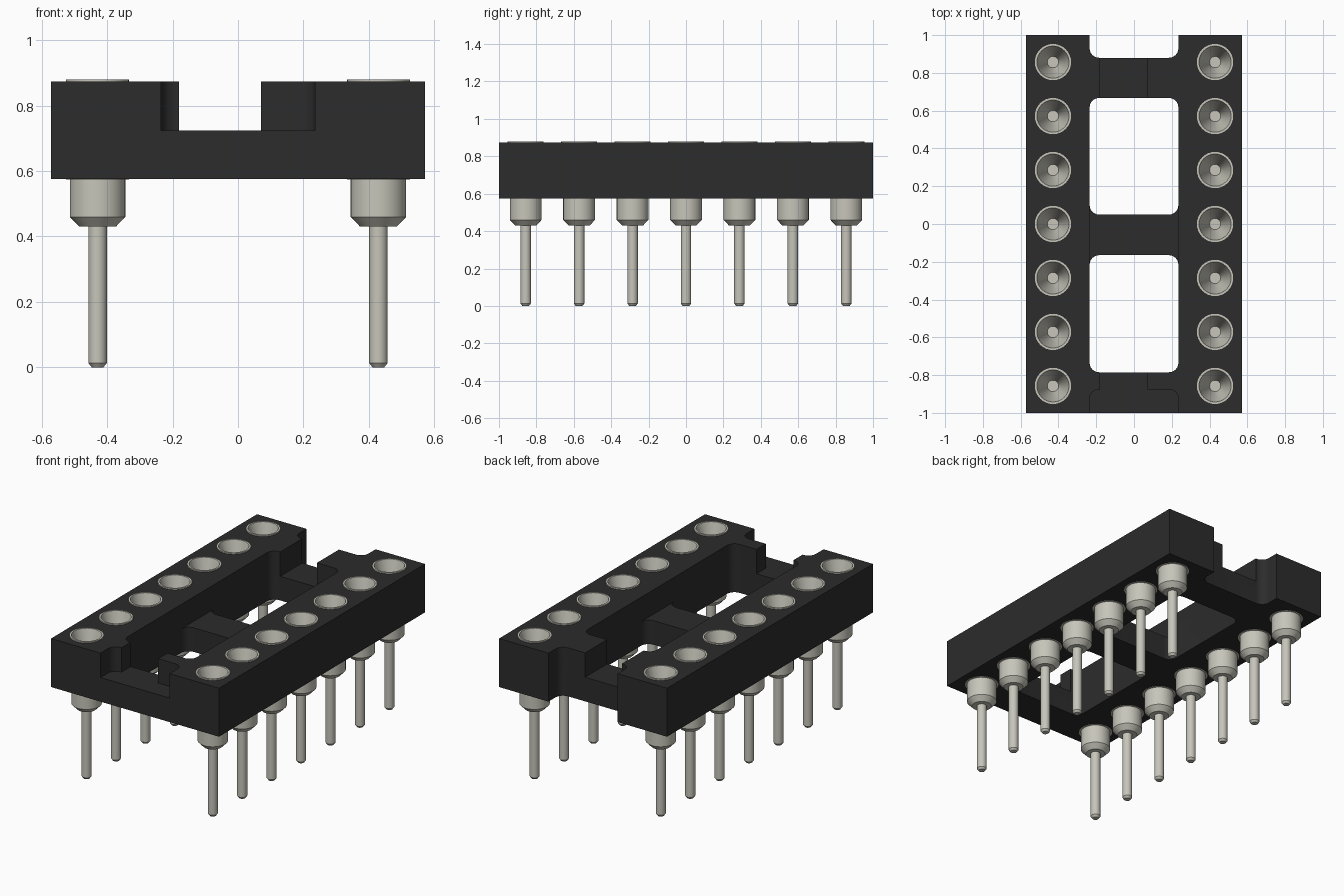
import bpy, bmesh, math
from mathutils import Vector, Matrix

if "Cube" in bpy.data.objects:
    bpy.data.objects.remove(bpy.data.objects["Cube"])

Z0, ZM, Z1 = 0.575, 0.723, 0.873      # body bottom, bar top, body top
W, R = 0.235, 0.05                    # half width of the central gap, fillet
PINS = [(sx * 0.429, (i - 3) * 0.2857) for sx in (-1, 1) for i in range(7)]
BARREL = 0.096


def material(name, rgb):
    m = bpy.data.materials.new(name)
    m.diffuse_color = (*rgb, 1)
    m.use_nodes = True
    m.node_tree.nodes["Principled BSDF"].inputs["Base Color"].default_value = m.diffuse_color
    return m


def make_object(name, bm, mat=None):
    bmesh.ops.recalc_face_normals(bm, faces=bm.faces)
    me = bpy.data.meshes.new(name)
    bm.to_mesh(me)
    bm.free()
    if mat:
        me.materials.append(mat)
    ob = bpy.data.objects.new(name, me)
    bpy.context.collection.objects.link(ob)
    return ob


def activate(ob):
    bpy.ops.object.select_all(action='DESELECT')
    ob.select_set(True)
    bpy.context.view_layer.objects.active = ob


def prism(bm, corners, z0, z1, seg=6):
    """Extrude a plan of (x, y, fillet radius) corners from z0 to z1."""
    pts, n = [], len(corners)
    for i, (x, y, r) in enumerate(corners):
        p = Vector((x, y))
        if r == 0:
            pts.append(p)
            continue
        ua = (Vector(corners[i - 1][:2]) - p).normalized()
        ub = (Vector(corners[(i + 1) % n][:2]) - p).normalized()
        c = p + r * (ua + ub)
        for k in range(seg + 1):
            t = math.pi / 2 * k / seg
            pts.append(c - r * (ub * math.cos(t) + ua * math.sin(t)))
    lo = [bm.verts.new((p.x, p.y, z0)) for p in pts]
    hi = [bm.verts.new((p.x, p.y, z1)) for p in pts]
    bm.faces.new(lo[::-1])
    bm.faces.new(hi)
    for i in range(len(pts)):
        j = (i + 1) % len(pts)
        bm.faces.new((lo[i], lo[j], hi[j], hi[i]))


def lathe(name, profile, mat, seg=32):
    """Spin (radius, z) points around z; ends on the axis close the shape."""
    bm = bmesh.new()
    vs = [bm.verts.new((r, 0, z)) for r, z in profile]
    es = [bm.edges.new(e) for e in zip(vs, vs[1:])]
    bmesh.ops.spin(bm, geom=vs + es, cent=(0, 0, 0), axis=(0, 0, 1),
                   angle=2 * math.pi, steps=seg)
    bmesh.ops.remove_doubles(bm, verts=bm.verts, dist=1e-5)
    return make_object(name, bm, mat)


black = material("black_plastic", (0.025, 0.025, 0.025))
metal = material("pin_metal", (0.57, 0.56, 0.49))

# body block
bm = bmesh.new()
prism(bm, [(-0.571, -1, 0), (0.571, -1, 0), (0.571, 1, 0), (-0.571, 1, 0)], Z0, Z1)
body = make_object("socket_body", bm, black)

# through cuts: two windows, back notch and pin bores
bm = bmesh.new()
for y0, y1 in ((-0.785, -0.165), (0.05, 0.667)):
    prism(bm, [(-W, y0, R), (W, y0, R), (W, y1, R), (-W, y1, R)], 0.4, 1)
prism(bm, [(-W, 0.88, R), (W, 0.88, R), (W, 1.1, 0), (-W, 1.1, 0)], 0.4, 1)
for x, y in PINS:
    bmesh.ops.create_cone(bm, cap_ends=True, segments=32, radius1=BARREL, radius2=BARREL,
                          depth=0.6, matrix=Matrix.Translation((x, y, 0.7)))
through = make_object("through_cutter", bm)

# upper channel: lowers the bars and leaves the stepped corner blocks
L, Q = -0.18, 0.07
bm = bmesh.new()
prism(bm, [(-W, -1.1, 0), (W, -1.1, 0), (W, -0.875, R), (Q, -0.875, 0),
           (Q, -0.785, 0), (W, -0.785, R), (W, 0.667, R), (Q, 0.667, 0),
           (Q, 0.88, 0), (W, 0.88, R), (W, 1.1, 0), (-W, 1.1, 0),
           (-W, 0.88, R), (L, 0.88, 0), (L, 0.667, 0), (-W, 0.667, R),
           (-W, -0.785, R), (L, -0.785, 0), (L, -0.875, 0), (-W, -0.875, R)], ZM, 1)
channel = make_object("channel_cutter", bm)

activate(body)
for cutter in (through, channel):
    cutter.hide_render = True
    mod = body.modifiers.new("cut", 'BOOLEAN')
    mod.operation, mod.solver, mod.object = 'DIFFERENCE', 'EXACT', cutter
    bpy.ops.object.modifier_apply(modifier=mod.name)
    bpy.data.objects.remove(cutter)
activate(body)
bpy.ops.object.shade_smooth_by_angle(angle=math.radians(30))

# turned pin: lead, tapered collar, barrel and funnel-shaped socket
pin = lathe("pin_1", [(0, 0), (0.018, 0), (0.028, 0.013), (0.028, 0.43), (0.056, 0.43),
                      (0.085, 0.46), (0.085, 0.574), (BARREL, 0.574), (BARREL, 0.88),
                      (0.085, 0.88), (0.03, 0.66), (0, 0.66)], metal)
activate(pin)
bpy.ops.object.shade_smooth_by_angle(angle=math.radians(30))
pin.location = (*PINS[0], 0)
for i, (x, y) in enumerate(PINS[1:], 2):
    ob = bpy.data.objects.new(f"pin_{i}", pin.data)
    ob.location = (x, y, 0)
    bpy.context.collection.objects.link(ob)
